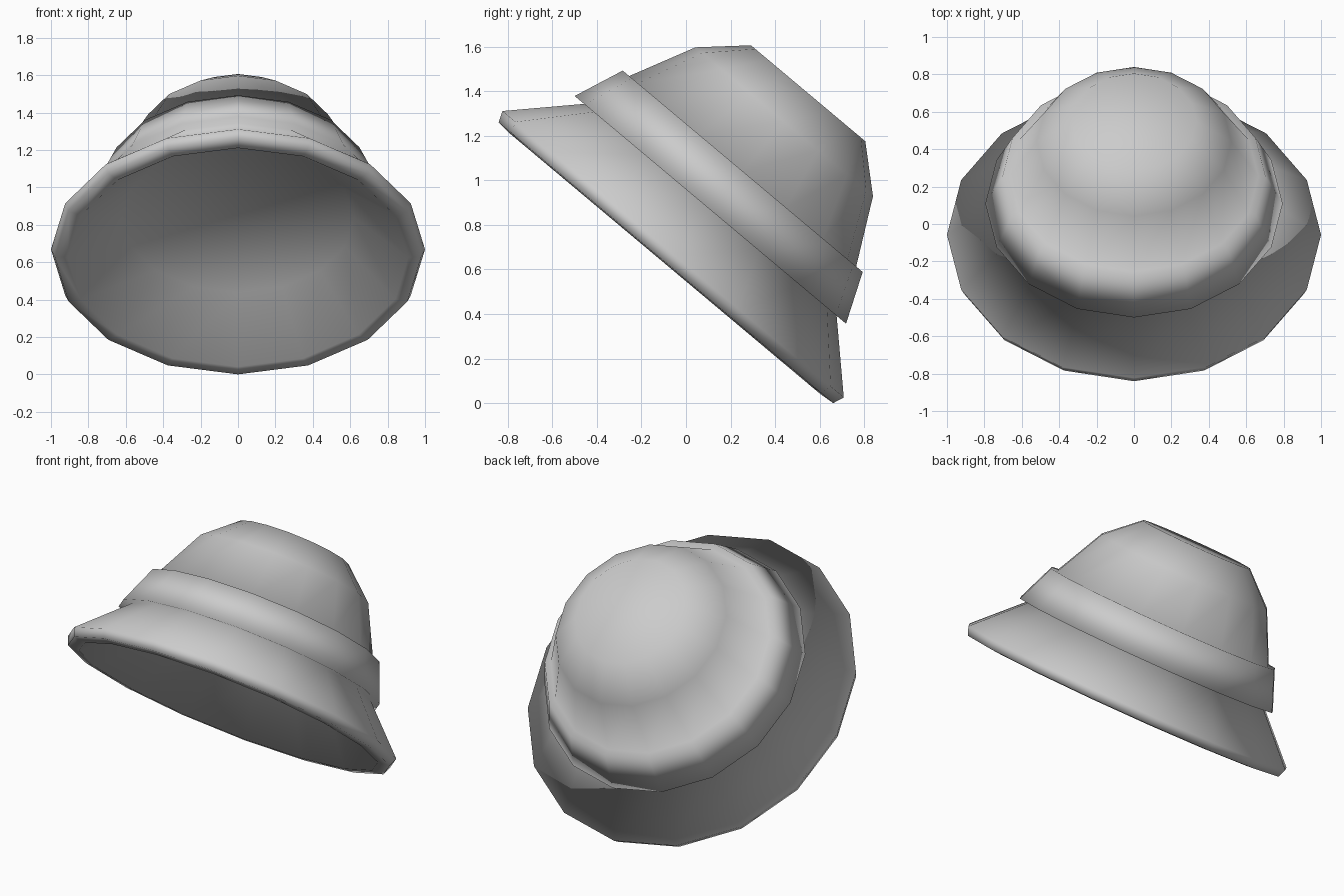
import bpy, bmesh, math
from mathutils import Matrix

if "Cube" in bpy.data.objects:
    bpy.data.objects.remove(bpy.data.objects["Cube"])

SIDES = 16
TILT = math.radians(-40)

# Hat cross-section (radius, height), from the crown top down to the
# brim edge and up the inside of the brim to a flat closing panel
PROFILE = [
    (0.335, 0.993), (0.52, 0.826), (0.665, 0.536),   # crown
    (0.703, 0.536), (0.795, 0.31), (0.74, 0.31),     # raised band
    (1.0, 0.05), (0.98, 0.0), (0.91, -0.006),        # brim and its edge
    (0.62, 0.27),                                    # inside of brim
]


def lathe(name, profile, sides, material):
    bm = bmesh.new()
    rings = []
    for r, z in profile:
        rings.append([bm.verts.new((r * math.sin(2 * math.pi * i / sides),
                                    r * math.cos(2 * math.pi * i / sides), z))
                      for i in range(sides)])
    for a, b in zip(rings, rings[1:]):
        for i in range(sides):
            j = (i + 1) % sides
            bm.faces.new((a[i], a[j], b[j], b[i]))
    # flat caps on the crown top and inside the hat
    bm.faces.new(rings[0])
    bm.faces.new(rings[-1])
    bmesh.ops.recalc_face_normals(bm, faces=bm.faces)
    for f in bm.faces:
        f.smooth = True
    # tilt the hat backwards and rest its rim on the floor
    bm.transform(Matrix.Translation((0, -0.09, 0.63)) @ Matrix.Rotation(TILT, 4, 'X'))
    mesh = bpy.data.meshes.new(name)
    bm.to_mesh(mesh)
    bm.free()
    mesh.materials.append(material)
    obj = bpy.data.objects.new(name, mesh)
    bpy.context.collection.objects.link(obj)
    return obj


grey = bpy.data.materials.new("mid_grey")
grey.diffuse_color = (0.6, 0.6, 0.6, 1)
grey.use_nodes = True
grey.node_tree.nodes["Principled BSDF"].inputs["Base Color"].default_value = grey.diffuse_color

lathe("bucket_hat", PROFILE, SIDES, grey)
